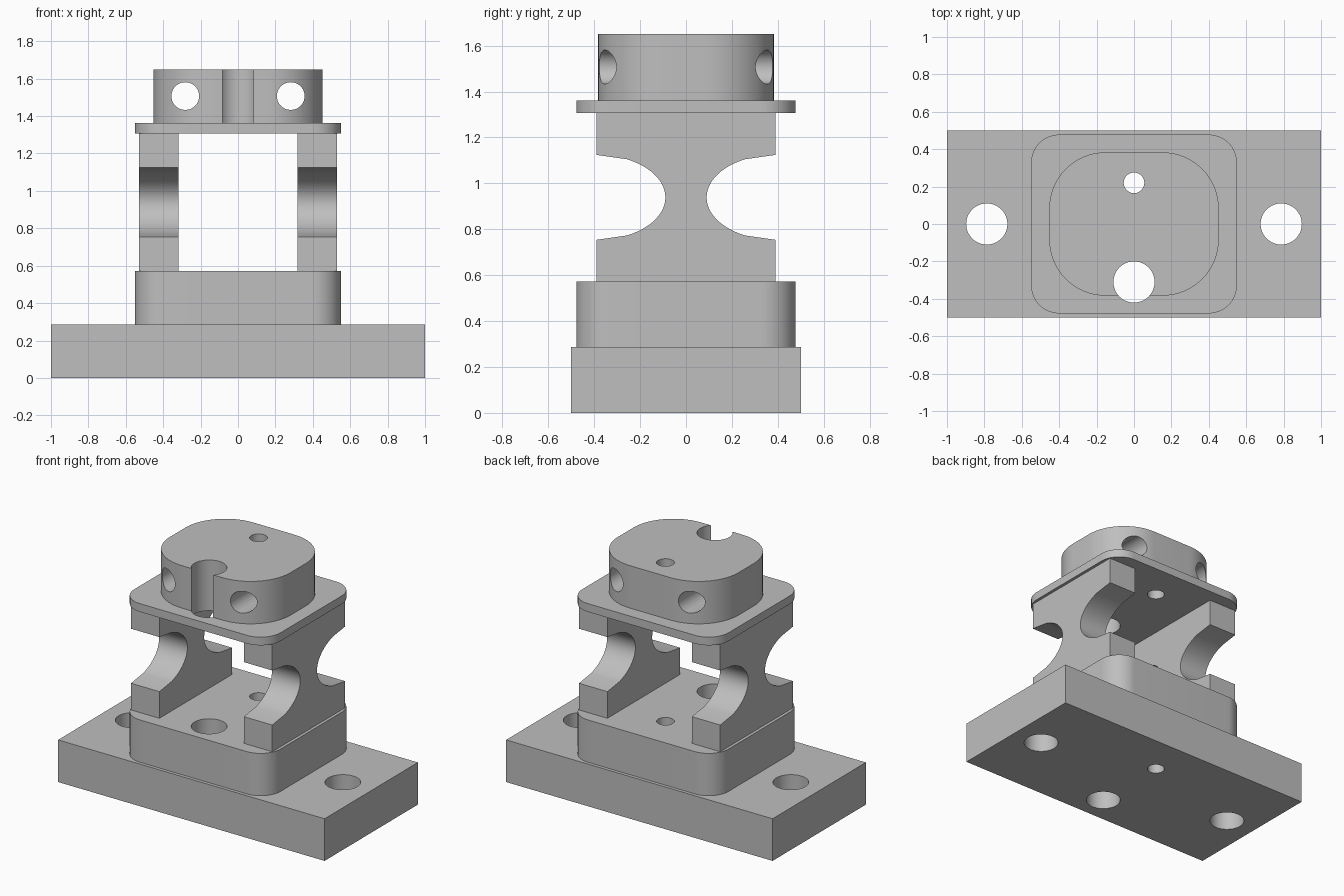
import bpy, bmesh, math
from mathutils import Matrix, Vector

cube = bpy.data.objects.get("Cube")
if cube:
    bpy.data.objects.remove(cube, do_unlink=True)

grey = bpy.data.materials.new("plain grey")
grey.use_nodes = True
colour = (0.52, 0.52, 0.52, 1)
grey.diffuse_color = colour
grey.node_tree.nodes["Principled BSDF"].inputs["Base Color"].default_value = colour


def prism(name, outline, low, high, matrix=Matrix()):
    """Extrude a 2D outline from low to high along local z."""
    bm = bmesh.new()
    face = bm.faces.new([bm.verts.new((x, y, low)) for x, y in outline])
    extruded = bmesh.ops.extrude_face_region(bm, geom=[face])["geom"]
    top = [v for v in extruded if isinstance(v, bmesh.types.BMVert)]
    bmesh.ops.translate(bm, verts=top, vec=(0, 0, high - low))
    bm.transform(matrix)
    bmesh.ops.recalc_face_normals(bm, faces=bm.faces)
    mesh = bpy.data.meshes.new(name)
    bm.to_mesh(mesh)
    bm.free()
    obj = bpy.data.objects.new(name, mesh)
    bpy.context.collection.objects.link(obj)
    mesh.materials.append(grey)
    return obj


def arc(cx, cy, rx, ry, start, end, steps):
    angles = [math.radians(start + (end - start) * i / steps) for i in range(steps + 1)]
    return [(cx + rx * math.cos(a), cy + ry * math.sin(a)) for a in angles]


def rectangle(hx, hy):
    return [(-hx, -hy), (hx, -hy), (hx, hy), (-hx, hy)]


def rounded(hx, hy, r):
    points = []
    for i, (sx, sy) in enumerate([(1, 1), (-1, 1), (-1, -1), (1, -1)]):
        points += arc(sx * (hx - r), sy * (hy - r), r, r, 90 * i, 90 * i + 90, 16)
    return points


def activate(obj):
    bpy.ops.object.select_all(action="DESELECT")
    obj.select_set(True)
    bpy.context.view_layer.objects.active = obj


def drill(obj, centre, radius, direction=(0, 0, 1)):
    """Cut a round hole right through the part."""
    turn = Vector(direction).to_track_quat("Z", "Y").to_matrix().to_4x4()
    circle = arc(0, 0, radius, radius, 0, 360, 64)[:-1]
    cutter = prism("hole_cutter", circle, -3, 3, Matrix.Translation(centre) @ turn)
    cutter.hide_render = True
    mod = obj.modifiers.new("hole", "BOOLEAN")
    mod.operation = "DIFFERENCE"
    mod.solver = "EXACT"
    mod.object = cutter
    activate(obj)
    bpy.ops.object.modifier_apply(modifier=mod.name)
    bpy.data.objects.remove(cutter, do_unlink=True)


# Stacked plates
base = prism("base_plate", rectangle(1, 0.5), 0, 0.286)
plinth = prism("plinth", rounded(0.55, 0.478, 0.15), 0.286, 0.573)
flange = prism("flange", rounded(0.55, 0.478, 0.15), 1.306, 1.362)
cap = prism("cap", rounded(0.453, 0.383, 0.3), 1.362, 1.65)

# Vertical bores through the whole stack
for part in (base, plinth, flange, cap):
    drill(part, (0, -0.31, 0), 0.11)
    drill(part, (0, 0.22, 0), 0.055)

# Mounting holes in the base and cross holes in the cap
for side in (-1, 1):
    drill(base, (side * 0.787, 0, 0), 0.11)
    drill(cap, (side * 0.282, 0, 1.507), 0.074, (0, 1, 0))

# Waisted side legs: y-z profile extruded along x
right_edge = [(0.39, 0.573), (0.39, 0.754)]
right_edge += arc(0.39, 0.939, 0.3, 0.185, 244, 116, 40)
right_edge += [(0.39, 1.124), (0.39, 1.306)]
profile = right_edge + [(-y, z) for y, z in reversed(right_edge)]
yz_to_world = Matrix(((0, 0, 1, 0), (1, 0, 0, 0), (0, 1, 0, 0), (0, 0, 0, 1)))
legs = [prism("left_leg", profile, 0.317, 0.53, yz_to_world),
        prism("right_leg", profile, -0.53, -0.317, yz_to_world)]

for part in [base, plinth, flange, cap] + legs:
    activate(part)
    bpy.ops.object.shade_smooth_by_angle(angle=math.radians(30))
